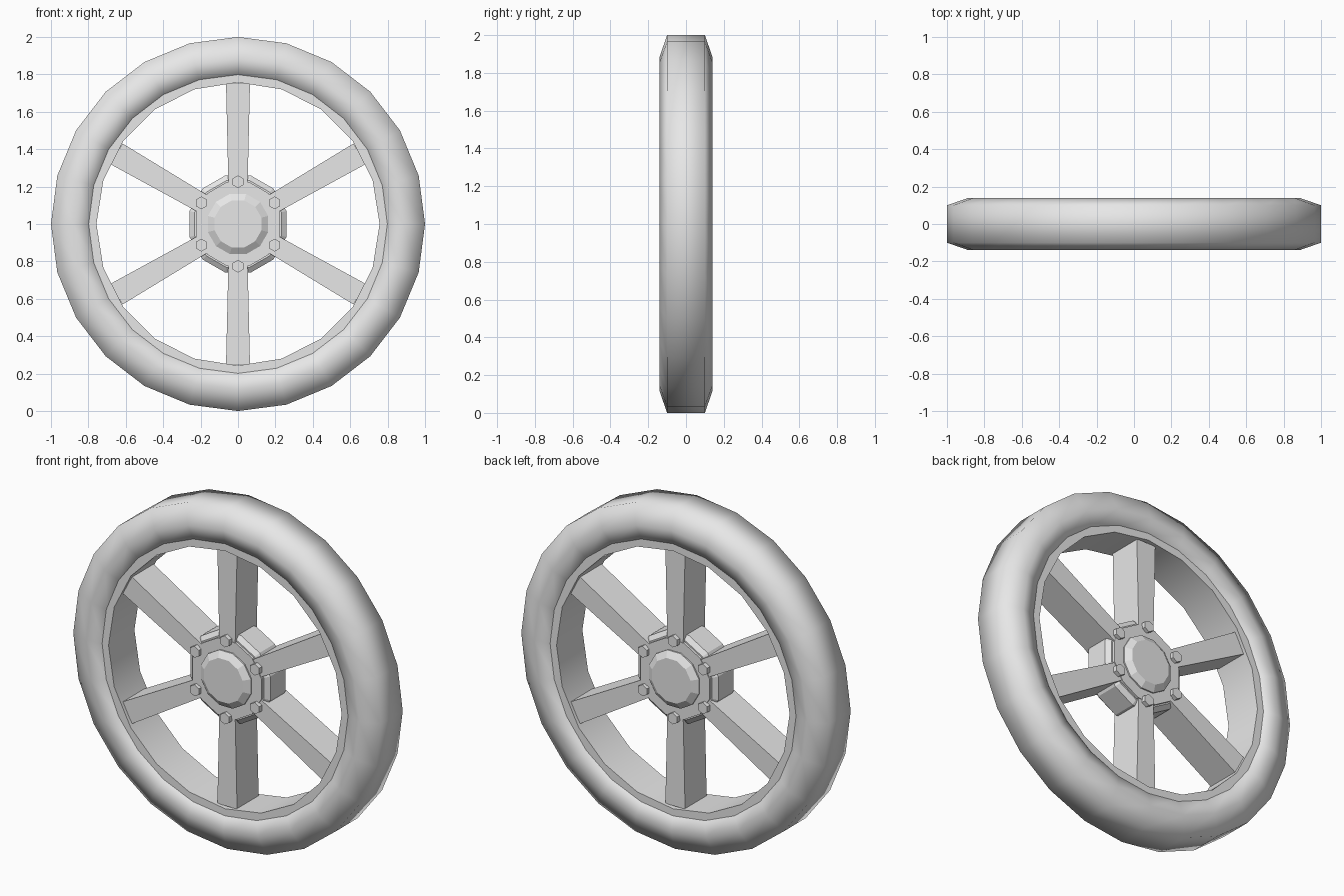
import bpy, bmesh
from math import sin, cos, pi, radians
from mathutils import Matrix, Vector

cube = bpy.data.objects.get("Cube")
if cube:
    bpy.data.objects.remove(cube, do_unlink=True)

CENTRE = Vector((0, 0, 1))

grey = bpy.data.materials.new("plain_grey")
grey.use_nodes = True
grey.diffuse_color = (0.8, 0.8, 0.8, 1)
grey.node_tree.nodes["Principled BSDF"].inputs["Base Color"].default_value = (0.8, 0.8, 0.8, 1)


def finish(name, bm, smooth=False):
    bmesh.ops.recalc_face_normals(bm, faces=bm.faces[:])
    for f in bm.faces:
        f.smooth = smooth
    mesh = bpy.data.meshes.new(name)
    bm.to_mesh(mesh)
    bm.free()
    mesh.materials.append(grey)
    ob = bpy.data.objects.new(name, mesh)
    ob.location = CENTRE
    bpy.context.collection.objects.link(ob)
    return ob


def lathe(name, half, sides, turn=0, closed=False, smooth=False):
    """Spin a profile of (radius, y), mirrored in y, about the axle."""
    profile = half + [(r, -y) for r, y in reversed(half)]
    bm = bmesh.new()
    rings = []
    for r, y in profile:
        angles = [turn + 2 * pi * i / sides for i in range(sides)]
        rings.append([bm.verts.new((r * cos(a), y, r * sin(a))) for a in angles])
    pairs = list(zip(rings, rings[1:]))
    if closed:
        pairs.append((rings[-1], rings[0]))
    else:
        bm.faces.new(rings[0])
        bm.faces.new(rings[-1])
    for a, b in pairs:
        for i in range(sides):
            j = (i + 1) % sides
            bm.faces.new((a[i], a[j], b[j], b[i]))
    return finish(name, bm, smooth)


# Tyre and the inner rim it sits on
lathe("tyre", [(0.79, 0.118), (0.885, 0.14), (1.0, 0.1)], 24, closed=True, smooth=True)
rim = lathe("rim", [(0.757, 0.12), (0.84, 0.12)], 20, closed=True)

# Hub body, raised flange and bevelled axle cap, the same on both sides
flat = radians(15)
lathe("hub", [(0.24, 0.09), (0.268, 0.07)], 12, flat)
lathe("hub_flange", [(0.232, 0.104)], 12, flat)
lathe("axle_cap", [(0.13, 0.136), (0.167, 0.112)], 12, flat)

# Six slightly flared spokes, each with a hexagonal bolt on both faces
for k in range(6):
    angle = radians(90 + 60 * k)
    spin = Matrix.Rotation(-angle, 4, 'Y')

    bm = bmesh.new()
    bmesh.ops.create_cube(bm, size=1)
    for v in bm.verts:
        outer = v.co.x > 0
        v.co = (0.75 if outer else 0.15, v.co.y * 0.2, v.co.z * (0.128 if outer else 0.1))
    bm.transform(spin)
    finish(f"spoke_{k + 1}", bm)

    bm = bmesh.new()
    bmesh.ops.create_cone(bm, cap_ends=True, segments=6, radius1=0.034, radius2=0.034, depth=0.25,
                          matrix=Matrix.Rotation(pi / 2, 4, 'X'))
    # Point up in the wheel plane, whichever spoke the bolt is on
    bm.transform(Matrix.Translation((0.226 * cos(angle), 0, 0.226 * sin(angle))))
    finish(f"bolt_{k + 1}", bm)

# Soften the shallow facets of the rim
bpy.ops.object.select_all(action='DESELECT')
rim.select_set(True)
bpy.context.view_layer.objects.active = rim
bpy.ops.object.shade_smooth_by_angle(angle=radians(25))
